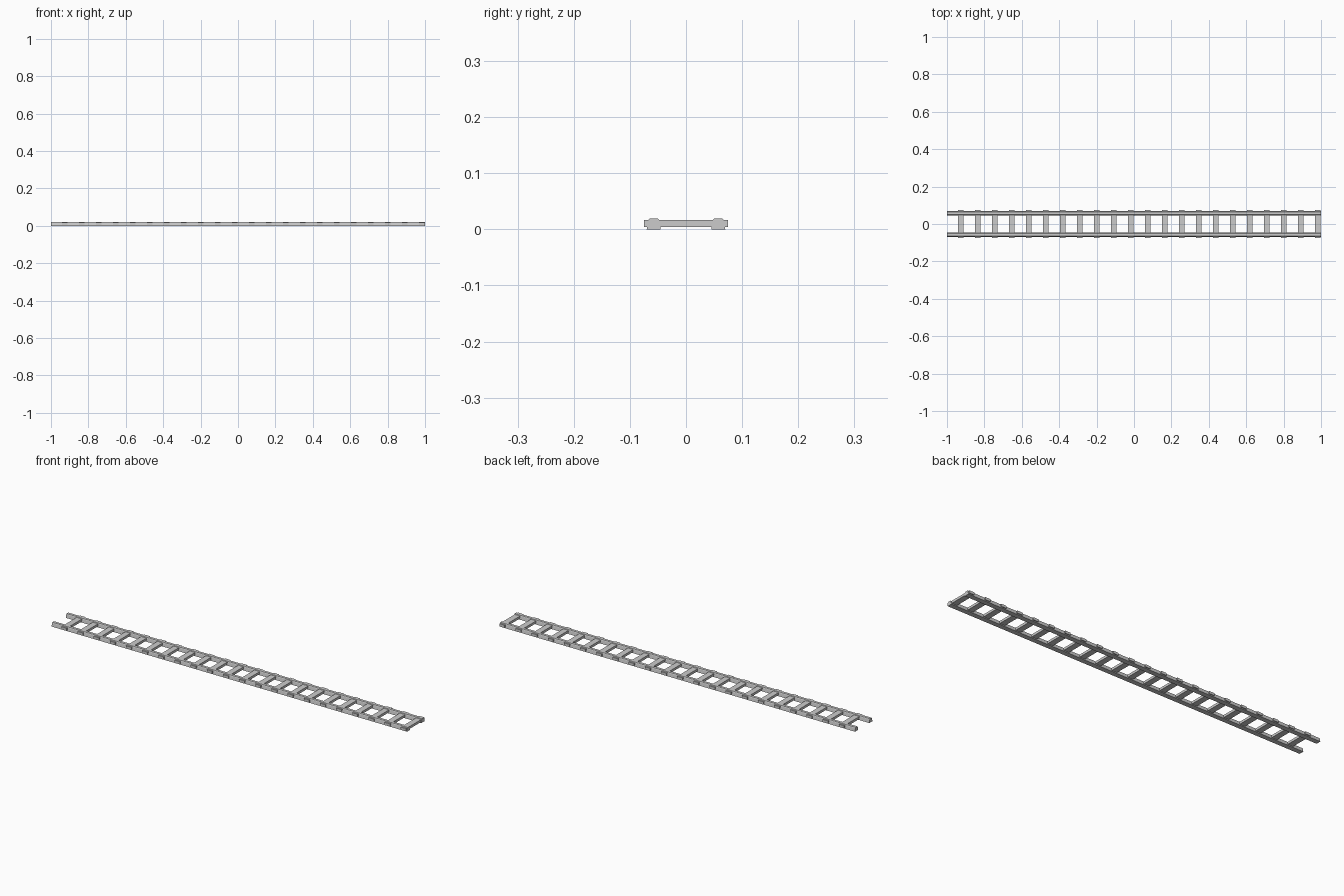
import bpy, bmesh

if "Cube" in bpy.data.objects:
    bpy.data.objects.remove(bpy.data.objects["Cube"])

def prism(name, profile, x0, x1):
    """Extrude a closed (y, z) profile along x."""
    bm = bmesh.new()
    face = bm.faces.new([bm.verts.new((x0, y, z)) for y, z in profile])
    ext = bmesh.ops.extrude_face_region(bm, geom=[face])
    moved = [v for v in ext["geom"] if isinstance(v, bmesh.types.BMVert)]
    bmesh.ops.translate(bm, verts=moved, vec=(x1 - x0, 0, 0))
    bmesh.ops.recalc_face_normals(bm, faces=bm.faces)
    mesh = bpy.data.meshes.new(name)
    bm.to_mesh(mesh)
    bm.free()
    obj = bpy.data.objects.new(name, mesh)
    bpy.context.collection.objects.link(obj)
    return obj

# Two rails: tapered section with chamfered top corners
half = [(0.0125, 0.0), (0.0095, 0.0165), (0.007, 0.0197)]
section = half + [(-y, z) for y, z in reversed(half)]
for side, label in ((-1, "front"), (1, "back")):
    prism(f"{label}_rail", [(side * 0.0575 + y, z) for y, z in section], -1.0, 1.0)

# Evenly spaced cross ties passing through the rails
COUNT, FIRST, LAST, WIDTH = 22, -0.927, 0.983, 0.03
tie = [(-0.0745, 0.0045), (0.0745, 0.0045), (0.0745, 0.0168), (-0.0745, 0.0168)]
for i in range(COUNT):
    x = FIRST + (LAST - FIRST) * i / (COUNT - 1)
    prism(f"cross_tie_{i + 1}", tie, x - WIDTH / 2, x + WIDTH / 2)
